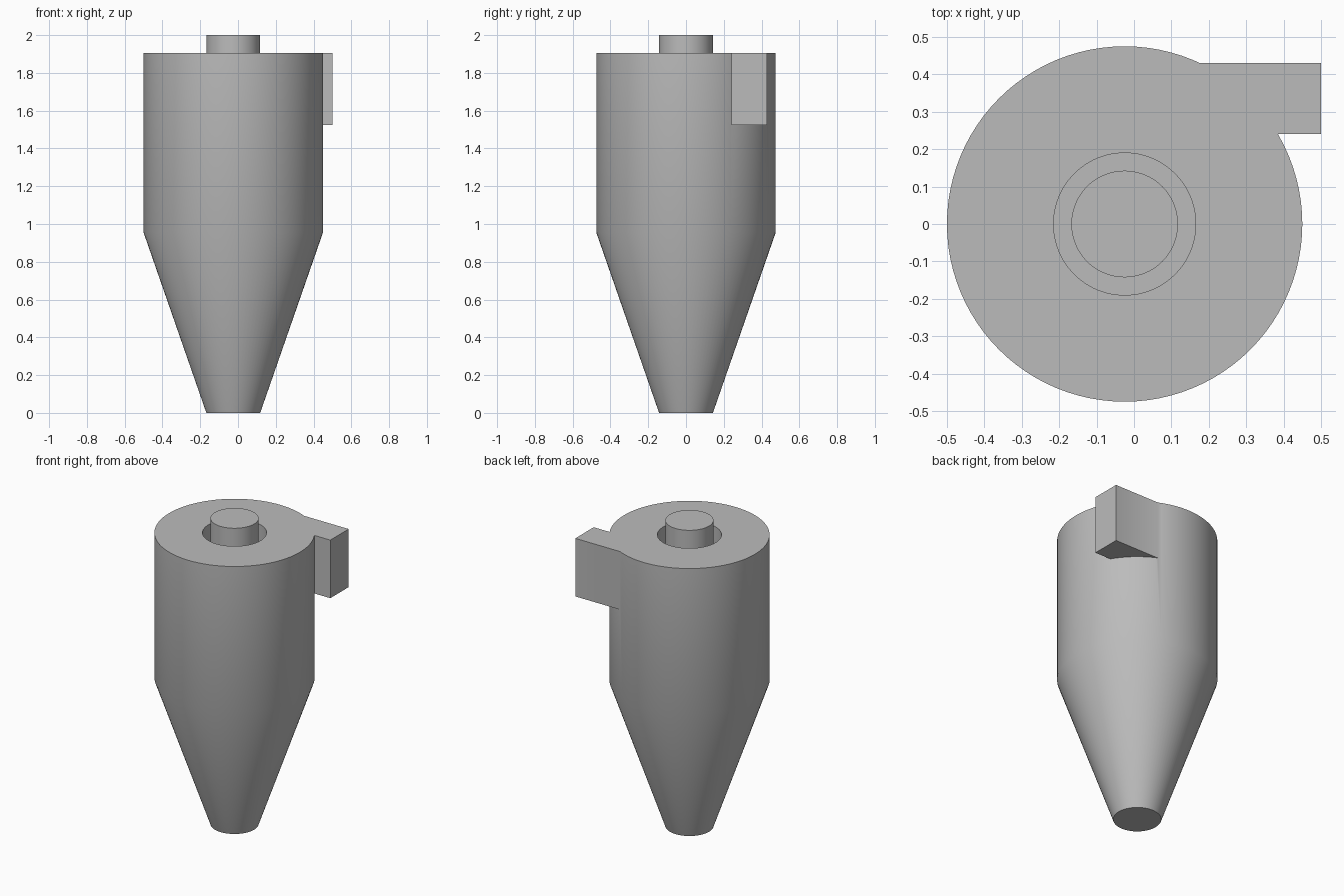
import bpy, bmesh, math
from mathutils import Vector

cube = bpy.data.objects.get("Cube")
if cube:
    bpy.data.objects.remove(cube, do_unlink=True)

AXIS_X = -0.025
SEGMENTS = 96

grey = bpy.data.materials.new("plain grey")
grey.use_nodes = True
GREY = (0.5, 0.5, 0.5, 1)
grey.diffuse_color = GREY
grey.node_tree.nodes["Principled BSDF"].inputs["Base Color"].default_value = GREY


def finish(name, bm):
    bmesh.ops.recalc_face_normals(bm, faces=bm.faces)
    mesh = bpy.data.meshes.new(name)
    bm.to_mesh(mesh)
    bm.free()
    mesh.materials.append(grey)
    obj = bpy.data.objects.new(name, mesh)
    bpy.context.collection.objects.link(obj)
    return obj


def lathe(name, profile):
    """Revolve (radius, z) points about the vertical axis; cap both ends."""
    bm = bmesh.new()
    rings = []
    for radius, z in profile:
        angles = [math.tau * i / SEGMENTS for i in range(SEGMENTS)]
        rings.append([bm.verts.new((AXIS_X + radius * math.cos(a),
                                    radius * math.sin(a), z)) for a in angles])
    for low, high in zip(rings, rings[1:]):
        for i in range(SEGMENTS):
            j = (i + 1) % SEGMENTS
            bm.faces.new((low[i], low[j], high[j], high[i]))
    bm.faces.new(rings[0])
    bm.faces.new(rings[-1])
    return finish(name, bm)


def box(name, low, high):
    bm = bmesh.new()
    bmesh.ops.create_cube(bm, size=1)
    low, high = Vector(low), Vector(high)
    for v in bm.verts:
        v.co = (low + high) / 2 + v.co * (high - low)
    return finish(name, bm)


# Cone, barrel, ring slot in the lid and central outlet in one turned profile
body = lathe("cyclone_body", [
    (0.1425, 0), (0.475, 0.955), (0.475, 1.905),
    (0.19, 1.905), (0.19, 1.43), (0.1425, 1.43), (0.1425, 2.0)])

# Tangential inlet duct, flush with the lid
inlet = box("inlet_duct", (0.1, 0.24, 1.525), (0.5, 0.43, 1.905))
inlet.hide_render = True
inlet.hide_set(True)

union = body.modifiers.new("join_inlet", 'BOOLEAN')
union.operation = 'UNION'
union.solver = 'EXACT'
union.object = inlet

# Bake the union, then smooth the curved walls
bpy.ops.object.select_all(action='DESELECT')
bpy.context.view_layer.objects.active = body
body.select_set(True)
bpy.ops.object.modifier_apply(modifier=union.name)
bpy.data.objects.remove(inlet, do_unlink=True)
bpy.ops.object.shade_smooth_by_angle(angle=math.radians(30))
